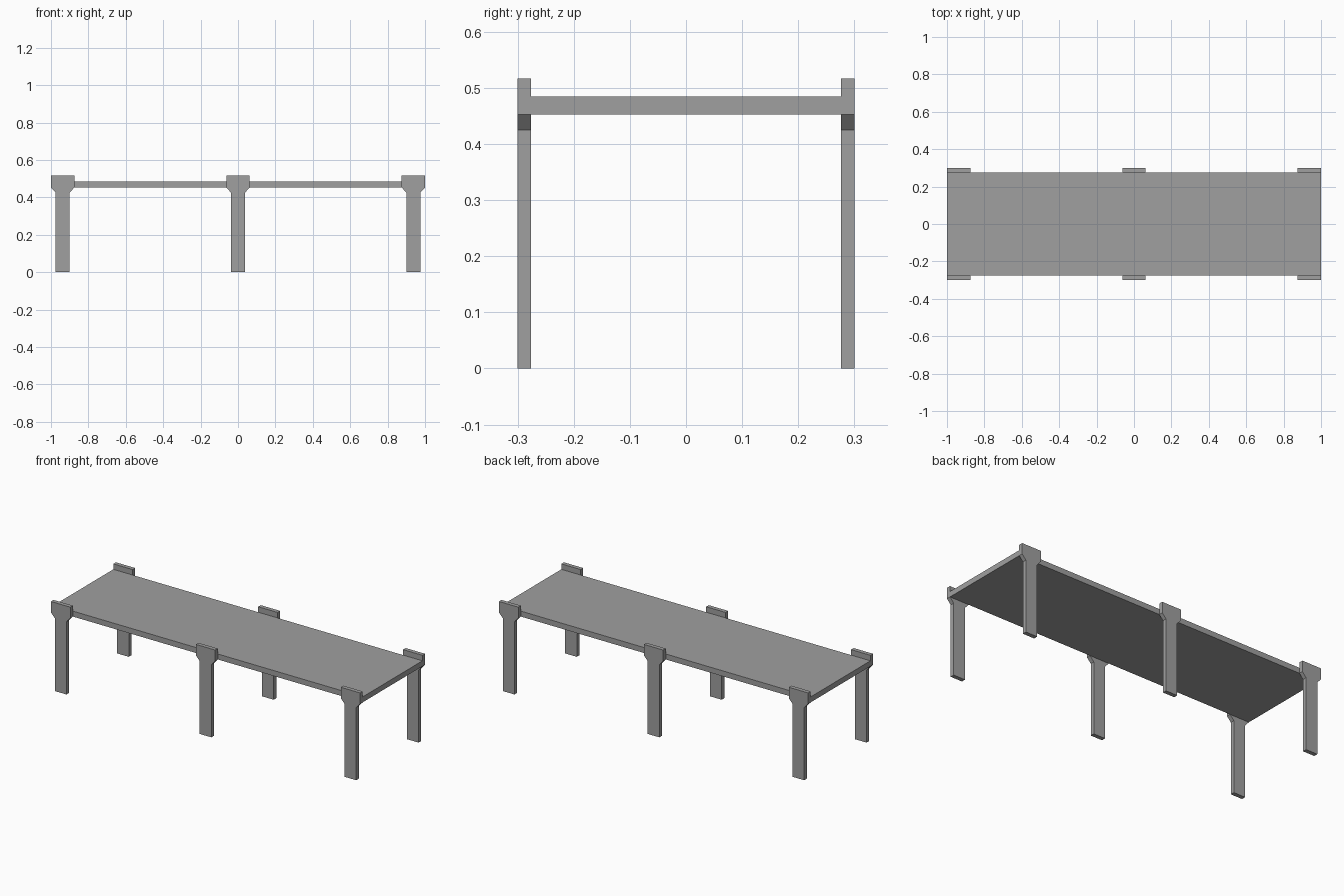
import bpy
import bmesh

cube = bpy.data.objects.get("Cube")
if cube:
    bpy.data.objects.remove(cube, do_unlink=True)

# Single grey material
GREY = (0.35, 0.35, 0.35, 1.0)
grey = bpy.data.materials.new("plain grey")
grey.use_nodes = True
grey.diffuse_color = GREY
grey.node_tree.nodes["Principled BSDF"].inputs["Base Color"].default_value = GREY

DECK_LOW, DECK_TOP = 0.453, 0.485
INNER_Y, OUTER_Y = 0.276, 0.30
HEAD, LEG = 0.0625, 0.0375      # half widths
NECK_Z, HEAD_TOP = 0.425, 0.517


def extruded(name, profile, y0, y1):
    """Extrude an x-z profile from y0 to y1."""
    bm = bmesh.new()
    face = bm.faces.new([bm.verts.new((x, y0, z)) for x, z in profile])
    result = bmesh.ops.extrude_face_region(bm, geom=[face])
    moved = [v for v in result["geom"] if isinstance(v, bmesh.types.BMVert)]
    bmesh.ops.translate(bm, verts=moved, vec=(0, y1 - y0, 0))
    bmesh.ops.recalc_face_normals(bm, faces=bm.faces)
    mesh = bpy.data.meshes.new(name)
    bm.to_mesh(mesh)
    bm.free()
    mesh.materials.append(grey)
    obj = bpy.data.objects.new(name, mesh)
    bpy.context.collection.objects.link(obj)
    return obj


# Flat deck spanning between the post rows
extruded("deck", [(-1, DECK_LOW), (1, DECK_LOW), (1, DECK_TOP), (-1, DECK_TOP)],
         -INNER_Y, INNER_Y)

# Posts with flared heads, three along each long side
half = [(LEG, 0), (LEG, NECK_Z), (HEAD, DECK_LOW), (HEAD, HEAD_TOP)]
outline = half + [(-x, z) for x, z in reversed(half)]
for side, sign in (("front", -1), ("back", 1)):
    for place, x in (("right", HEAD - 1), ("middle", 0), ("left", 1 - HEAD)):
        post = extruded(f"{side}_{place}_post", outline, sign * INNER_Y, sign * OUTER_Y)
        post.location.x = x
